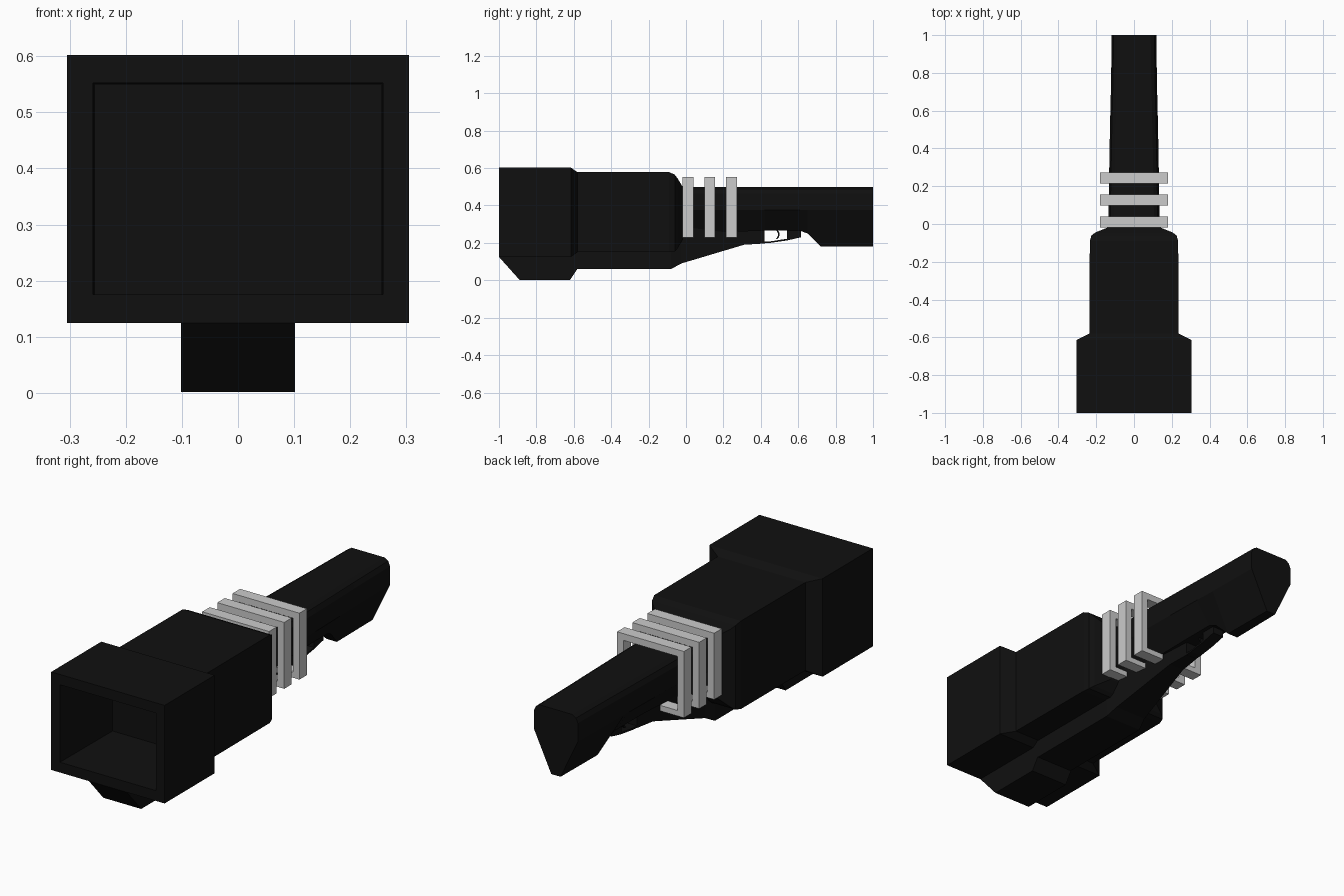
import bpy, bmesh
from math import sin, pi

if "Cube" in bpy.data.objects:
    bpy.data.objects.remove(bpy.data.objects["Cube"])

black = bpy.data.materials.new("black_plastic")
black.diffuse_color = (0.005, 0.005, 0.005, 1)
black.use_nodes = True
black.node_tree.nodes["Principled BSDF"].inputs["Base Color"].default_value = black.diffuse_color


def make(name, bm, mat=None):
    bmesh.ops.recalc_face_normals(bm, faces=bm.faces)
    me = bpy.data.meshes.new(name)
    bm.to_mesh(me)
    bm.free()
    ob = bpy.data.objects.new(name, me)
    bpy.context.collection.objects.link(ob)
    if mat:
        me.materials.append(mat)
    return ob


def loft(name, rings, mat=black):
    """Skin equal-length rings of 3D points and cap both ends."""
    bm = bmesh.new()
    vs = [[bm.verts.new(p) for p in r] for r in rings]
    n = len(vs[0])
    for a, b in zip(vs, vs[1:]):
        for i in range(n):
            j = (i + 1) % n
            bm.faces.new((a[i], a[j], b[j], b[i]))
    bm.faces.new(vs[0])
    bm.faces.new(vs[-1])
    return make(name, bm, mat)


def rect(y, w, z0, z1):
    return [(-w, y, z0), (w, y, z0), (w, y, z1), (-w, y, z1)]


def side_profile(name, pts, w, mat=black):
    return loft(name, [[(x, y, z) for y, z in pts] for x in (-w, w)], mat)


# Square head, hollow at the front, sloping down to the mid body at the back
loft("hollow_head", [
    rect(-0.60, 0.255, 0.175, 0.55), rect(-1.0, 0.258, 0.175, 0.552),
    rect(-1.0, 0.305, 0.125, 0.602), rect(-0.615, 0.305, 0.125, 0.602),
    rect(-0.58, 0.235, 0.15, 0.578)])

# Mid body with rounded-off rear shoulder
loft("mid_body", [
    rect(-0.59, 0.236, 0.15, 0.578), rect(-0.09, 0.234, 0.15, 0.578),
    rect(-0.06, 0.225, 0.155, 0.565), rect(-0.045, 0.205, 0.17, 0.545),
    rect(-0.015, 0.13, 0.22, 0.495)])

# Wide rail under the head and narrowing keel under the body
side_profile("head_rail", [(-1, 0.16), (-1, 0.125), (-0.89, 0.002), (-0.62, 0.002),
                           (-0.58, 0.062), (-0.58, 0.16)], 0.102)
loft("keel", [
    rect(-0.60, 0.10, 0.06, 0.2), rect(-0.08, 0.10, 0.06, 0.2),
    rect(-0.025, 0.085, 0.09, 0.28), rect(0.31, 0.04, 0.19, 0.3),
    rect(0.42, 0.03, 0.197, 0.3)])


# Tapered tail with rounded top corners and flanks closing to a narrow belly
def tail_ring(y, w, zb, wb):
    half = [(wb, zb), (w, 0.375), (w, 0.465), (w - 0.01, 0.488), (w - 0.03, 0.5)]
    return [(x, y, z) for x, z in half] + [(-x, y, z) for x, z in reversed(half)]


loft("tail", [tail_ring(-0.06, 0.137, 0.25, 0.06), tail_ring(0.42, 0.129, 0.265, 0.05),
              tail_ring(0.61, 0.125, 0.265, 0.05), tail_ring(0.65, 0.124, 0.25, 0.045),
              tail_ring(0.72, 0.122, 0.18, 0.028), tail_ring(1.0, 0.118, 0.18, 0.025)])

# Trigger guard strip, its rear block and the curved trigger
side_profile("trigger_guard", [
    (0.30, 0.19), (0.45, 0.20), (0.54, 0.213), (0.615, 0.23), (0.615, 0.27),
    (0.54, 0.27), (0.54, 0.222), (0.45, 0.208), (0.30, 0.205)], 0.03)
arc = [(0.48 + 0.012 * sin(pi * t / 5), 0.27 - 0.05 * t / 5) for t in range(6)]
side_profile("trigger", arc + [(y + 0.009, z) for y, z in reversed(arc)], 0.012)

# Three C-shaped clips, open at the bottom
half = [(0.05, 0.23), (0.18, 0.23), (0.18, 0.553), (0, 0.553),
        (0, 0.52), (0.145, 0.52), (0.145, 0.257), (0.05, 0.257)]
for k, y0 in enumerate((-0.018, 0.098, 0.215)):
    outer = half[:3] + [(-x, z) for x, z in reversed(half[:3])]
    inner = half[5:] 
    outline = outer + [(-x, z) for x, z in reversed(inner)] + inner
    loft(f"clip_{k + 1}", [[(x, y, z) for x, z in outline] for y in (y0, y0 + 0.058)], None)
